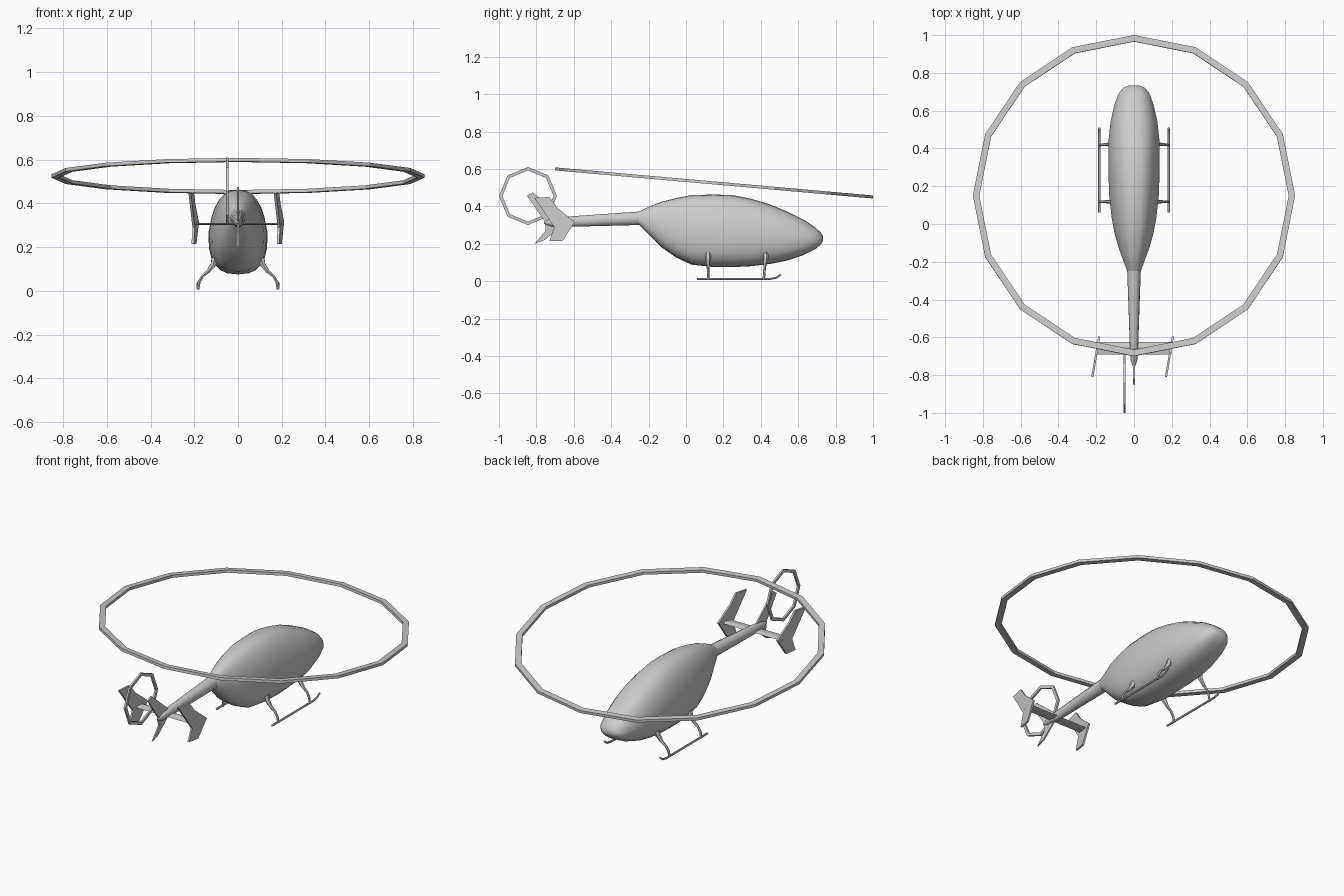
import bpy, bmesh
from math import sin, cos, pi, copysign, atan, radians
from mathutils import Matrix, Vector

if "Cube" in bpy.data.objects:
    bpy.data.objects.remove(bpy.data.objects["Cube"])


def make(name, verts, faces, smooth=False):
    me = bpy.data.meshes.new(name)
    bm = bmesh.new()
    vs = [bm.verts.new(v) for v in verts]
    for f in faces:
        bm.faces.new([vs[i] for i in f])
    bmesh.ops.recalc_face_normals(bm, faces=bm.faces)
    bm.to_mesh(me)
    bm.free()
    ob = bpy.data.objects.new(name, me)
    bpy.context.collection.objects.link(ob)
    if smooth:
        bpy.ops.object.select_all(action='DESELECT')
        ob.select_set(True)
        bpy.context.view_layer.objects.active = ob
        bpy.ops.object.shade_smooth_by_angle(angle=radians(40))
    return ob


def skin(name, rings, smooth=False, closed=False):
    # Join rings of equal size into a surface, capped unless closed
    n, m = len(rings[0]), len(rings)
    faces = []
    for j in range(m if closed else m - 1):
        k = (j + 1) % m
        for i in range(n):
            h = (i + 1) % n
            faces.append((j * n + i, j * n + h, k * n + h, k * n + i))
    if not closed:
        faces += [tuple(range(n)), tuple(range((m - 1) * n, m * n))]
    return make(name, [p for r in rings for p in r], faces, smooth)


def loft(name, sections, n, power, taper):
    # Superellipse sections: y, bottom z, top z, half width
    rings = []
    for y, lo, hi, w in sections:
        ring = []
        for i in range(n):
            a = 2 * pi * i / n
            c = copysign(abs(cos(a)) ** (2 / power), cos(a))
            s = copysign(abs(sin(a)) ** (2 / power), sin(a))
            x = w * c * (1 - taper * max(0, s))
            ring.append((x, y, (lo + hi) / 2 + s * (hi - lo) / 2))
        rings.append(ring)
    return skin(name, rings, True)


def hoop(name, sides, outer, width, thick, matrix):
    prof = [(outer, -thick / 2), (outer, thick / 2),
            (outer - width, thick / 2), (outer - width, -thick / 2)]
    rings = [[matrix @ Vector((r * cos(2 * pi * j / sides), r * sin(2 * pi * j / sides), z))
              for r, z in prof] for j in range(sides)]
    return skin(name, rings, closed=True)


def plate(name, outline, x, thick, yaw=0.0):
    # Flat fin drawn in y, z
    rings = [[(x + s * thick / 2 + yaw * (y + 0.70), y, z) for y, z in outline] for s in (-1, 1)]
    return skin(name, rings)


def tube(name, points, radii, sides=6):
    rings = []
    for i, p in enumerate(points):
        a, b = points[max(0, i - 1)], points[min(len(points) - 1, i + 1)]
        q = (Vector(b) - Vector(a)).to_track_quat('Z', 'Y')
        rings.append([Vector(p) + q @ Vector((radii[i] * cos(2 * pi * k / sides),
                                              radii[i] * sin(2 * pi * k / sides), 0))
                      for k in range(sides)])
    return skin(name, rings, True)


# Cabin
loft("fuselage", [
    (-0.25, 0.300, 0.372, 0.036), (-0.20, 0.250, 0.397, 0.054),
    (-0.13, 0.180, 0.425, 0.080), (-0.05, 0.125, 0.445, 0.103),
    (0.03, 0.088, 0.460, 0.118), (0.15, 0.075, 0.463, 0.131),
    (0.25, 0.075, 0.460, 0.135), (0.35, 0.080, 0.440, 0.136),
    (0.45, 0.092, 0.410, 0.134), (0.54, 0.110, 0.372, 0.124),
    (0.63, 0.140, 0.328, 0.104), (0.69, 0.170, 0.288, 0.082),
    (0.72, 0.195, 0.260, 0.058), (0.733, 0.215, 0.240, 0.030)], 24, 2.7, 0.22)

# Tail boom ending in a small cone
loft("tail_boom", [
    (-0.76, 0.307, 0.318, 0.004), (-0.72, 0.292, 0.335, 0.018),
    (-0.62, 0.290, 0.347, 0.023), (-0.22, 0.300, 0.375, 0.037)], 14, 2, 0)

# Rotor rings
hoop("main_rotor_ring", 16, 0.853, 0.034, 0.016,
     Matrix.Translation((0, 0.15, 0.525)) @ Matrix.Rotation(-atan(0.15 / 1.7), 4, 'X')
     @ Matrix.Rotation(pi / 2, 4, 'Z'))
hoop("tail_rotor_ring", 8, 0.155, 0.018, 0.011,
     Matrix.Translation((-0.05, -0.845, 0.455)) @ Matrix.Rotation(pi / 2, 4, 'Y'))

# Tail fins and stabilizer
plate("central_fin", [(-0.85, 0.455), (-0.82, 0.475), (-0.66, 0.34), (-0.66, 0.30),
                      (-0.755, 0.22), (-0.81, 0.20), (-0.75, 0.27), (-0.755, 0.32)], 0, 0.008)
end_outline = [(-0.81, 0.445), (-0.73, 0.45), (-0.69, 0.395), (-0.595, 0.315),
               (-0.66, 0.215), (-0.73, 0.215), (-0.705, 0.29)]
plate("right_end_plate", end_outline, 0.188, 0.011, 0.17)
plate("left_end_plate", end_outline, -0.202, 0.011, 0.17)
skin("stabilizer", [[(x, -0.625, 0.304), (x, -0.65, 0.311), (x, -0.69, 0.305), (x, -0.65, 0.301)]
                    for x in (-0.198, 0.198)])

# Landing skids and legs on both sides
for side, s in (("left", -1), ("right", 1)):
    tube(side + "_skid", [(s * 0.184, 0.06, 0.012), (s * 0.184, 0.45, 0.012),
                          (s * 0.184, 0.485, 0.019), (s * 0.184, 0.507, 0.036)], [0.006] * 4)
    for part, y, lean in (("rear", 0.118, 0.0), ("front", 0.415, 0.012)):
        path = [(0.184, 0.007), (0.178, 0.04), (0.162, 0.068), (0.137, 0.088), (0.113, 0.12), (0.105, 0.15)]
        tube(side + "_" + part + "_leg",
             [(s * x, y + lean * z / 0.15, z) for x, z in path],
             [0.007, 0.007, 0.007, 0.009, 0.014, 0.016])
